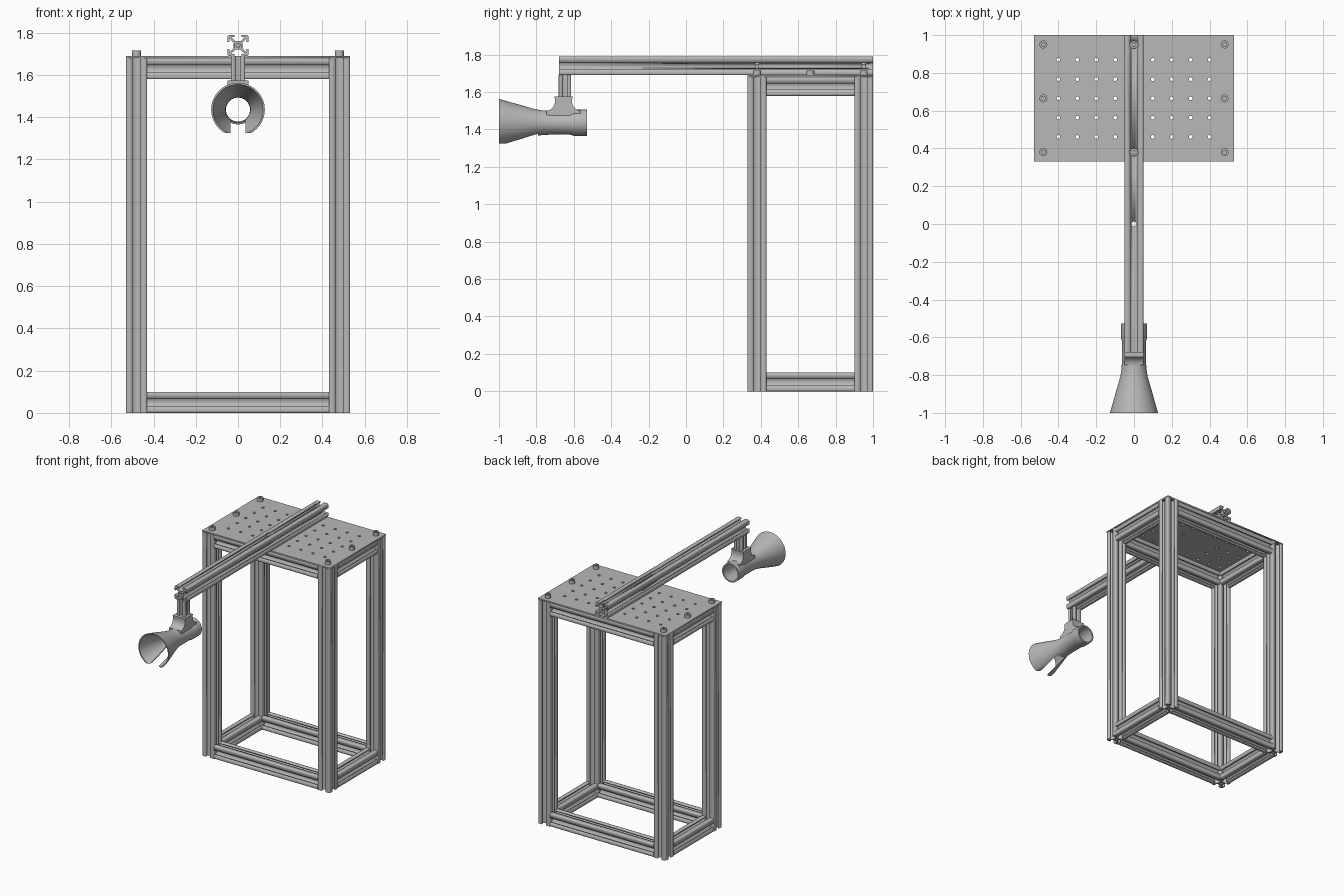
import bpy, bmesh
from math import pi, sin, cos
from mathutils import Vector

if "Cube" in bpy.data.objects:
    bpy.data.objects.remove(bpy.data.objects["Cube"])

grey = bpy.data.materials.new("aluminium_grey")
grey.use_nodes = True
colour = (0.48, 0.48, 0.48, 1)
grey.diffuse_color = colour
grey.node_tree.nodes["Principled BSDF"].inputs["Base Color"].default_value = colour

ALONG = {"x": (0, pi / 2, 0), "y": (pi / 2, 0, 0), "z": (0, 0, 0),
         "side": (pi / 2, 0, pi / 2)}


def finish(name, mesh, loc=(0, 0, 0), rot=(0, 0, 0)):
    """Clean a mesh and link it as a named grey part."""
    bm = bmesh.new()
    bm.from_mesh(mesh)
    bmesh.ops.remove_doubles(bm, verts=bm.verts, dist=1e-5)
    bmesh.ops.recalc_face_normals(bm, faces=bm.faces)
    bm.to_mesh(mesh)
    bm.free()
    mesh.materials.clear()
    mesh.materials.append(grey)
    obj = bpy.data.objects.new(name, mesh)
    obj.location, obj.rotation_euler = loc, rot
    bpy.context.collection.objects.link(obj)
    return obj


def extrude(name, loops, length, loc, axis="z"):
    """Extrude an outline with holes, centred on loc."""
    curve = bpy.data.curves.new(name, "CURVE")
    curve.dimensions, curve.fill_mode = "2D", "BOTH"
    curve.extrude = length / 2
    for loop in loops:
        spline = curve.splines.new("POLY")
        spline.points.add(len(loop) - 1)
        for point, (x, y) in zip(spline.points, loop):
            point.co = (x, y, 0, 1)
        spline.use_cyclic_u = True
    temp = bpy.data.objects.new("temp", curve)
    bpy.context.collection.objects.link(temp)
    bpy.context.view_layer.update()
    graph = bpy.context.evaluated_depsgraph_get()
    mesh = bpy.data.meshes.new_from_object(temp.evaluated_get(graph))
    bpy.data.objects.remove(temp)
    return finish(name, mesh, loc, ALONG[axis])


def circle(r, n=24, x=0, y=0):
    return [(x + r * cos(2 * pi * i / n), y + r * sin(2 * pi * i / n)) for i in range(n)]


def rect(x0, x1, y0, y1):
    return [(x0, y0), (x1, y0), (x1, y1), (x0, y1)]


def cut(obj, cutters):
    """Subtract the cutters, then discard them."""
    for c in cutters:
        mod = obj.modifiers.new("cut", "BOOLEAN")
        mod.operation, mod.solver, mod.object = "DIFFERENCE", "EXACT", c
    bpy.context.view_layer.update()
    graph = bpy.context.evaluated_depsgraph_get()
    mesh = bpy.data.meshes.new_from_object(obj.evaluated_get(graph))
    obj.modifiers.clear()
    obj.data = mesh
    for c in cutters:
        bpy.data.objects.remove(c)


def smooth(obj):
    bpy.ops.object.select_all(action="DESELECT")
    obj.select_set(True)
    bpy.context.view_layer.objects.active = obj
    bpy.ops.object.shade_smooth_by_angle(angle=pi / 6)


def slot_profile(scale=1):
    """Square slotted section with a slot on each side and a centre bore."""
    half = [(.02, .012), (.037, .03), (.041, .03), (.041, .0165), (.05, .0165), (.05, .042)]
    quarter = half + [(.0477, .0477)] + [(y, x) for x, y in reversed(half)]
    outline = []
    for turn in range(4):
        outline += [(x * scale, y * scale) for x, y in quarter]
        quarter = [(-y, x) for x, y in quarter]
    return [outline, circle(.009 * scale, 16)]


# Frame: four legs with rails at the bottom and top
X, FRONT, BACK = .48, .38, .95
MID = (FRONT + BACK) / 2
for side, x in (("left", X), ("right", -X)):
    for end, y in (("front", FRONT), ("back", BACK)):
        extrude(f"{end}_{side}_leg", slot_profile(), 1.68, (x, y, .84))
for level, z in (("lower", .05), ("upper", 1.63)):
    for end, y in (("front", FRONT), ("back", BACK)):
        extrude(f"{level}_{end}_rail", slot_profile(), 2 * X - .1, (0, y, z), "x")
    for side, x in (("left", X), ("right", -X)):
        extrude(f"{level}_{side}_rail", slot_profile(), BACK - FRONT - .1, (x, MID, z), "y")

# Perforated top plate
holes = [circle(.01, 12, s * col * .1, (row - 2) * .102)
         for s in (-1, 1) for col in range(1, 5) for row in range(5)]
extrude("top_plate", [rect(-.53, .53, -.335, .335)] + holes, .01, (0, MID, 1.685))


# Socket-head bolts
def bolt(name, x, y, z):
    smooth(extrude(name, [circle(.021), circle(.011, 6)], .015, (x, y, z + .0175)))
    smooth(extrude(name + "_base", [circle(.021)], .01, (x, y, z + .005)))


for x in (-X, X):
    for i, y in enumerate((FRONT, MID, BACK)):
        bolt(f"plate_bolt_{'left' if x > 0 else 'right'}_{i}", x, y, 1.69)

# Long arm with a through hole and two sunken bolts
arm = extrude("arm", slot_profile(), 1.68, (0, .16, 1.74), "y")
cut(arm, [extrude("drill", [circle(.013, 16)], .3, (0, 0, 1.74))]
    + [extrude("counterbore", [circle(.022)], .1, (0, y, 1.775)) for y in (FRONT, BACK)])
for i, y in enumerate((FRONT, BACK)):
    bolt(f"arm_bolt_{i}", 0, y, 1.725)

# Hanging post
extrude("post", slot_profile(.66), .13, (0, -.648, 1.625))

# Horn: lathed tube flaring to the front, open along its underside
AXIS = 1.436
outer = [(-1, .127), (-.9, .099), (-.81, .073), (-.77, .066), (-.73, .064),
         (-.62, .064), (-.6, .07), (-.528, .07)]
inner = [(-.528, .059), (-.73, .057), (-.77, .059), (-.81, .066), (-.9, .092), (-1, .119)]
bm = bmesh.new()
ring = [bm.verts.new((0, y, AXIS + r)) for y, r in outer + inner]
edges = [bm.edges.new((ring[i - 1], ring[i])) for i in range(len(ring))]
bmesh.ops.spin(bm, geom=ring + edges, cent=Vector((0, 0, AXIS)), axis=Vector((0, 1, 0)),
               angle=2 * pi, steps=64)
mesh = bpy.data.meshes.new("horn")
bm.to_mesh(mesh)
bm.free()
horn = finish("horn", mesh)
cut(horn, [extrude("slot", [rect(-.035, .035, -1.1, -.79)], .2, (0, 0, AXIS - .1)),
           extrude("trim", [rect(-.2, .2, -1.1, -.75)], .1, (0, 0, 1.276))])
smooth(horn)

# Saddle block with concave flanks joining the post to the horn
flank = [(.045 + .047 * (1 - cos(a)), 1.5 + .052 * (1 - sin(a)))
         for a in [i * pi / 16 for i in range(9)]]
right = [(.048, 1.575)] + flank[:1] + flank[1:] + [(flank[-1][0], 1.47)]
outline = [(.048, 1.575)] + flank + [(flank[-1][0], 1.47)]
saddle = extrude("saddle", [outline + [(-y, z) for y, z in reversed(outline)]],
                 .1, (0, -.655, 0), "side")
cut(saddle, [extrude("bore", [circle(.0605, 48)], .6, (0, -.655, AXIS), "y")])
smooth(saddle)
